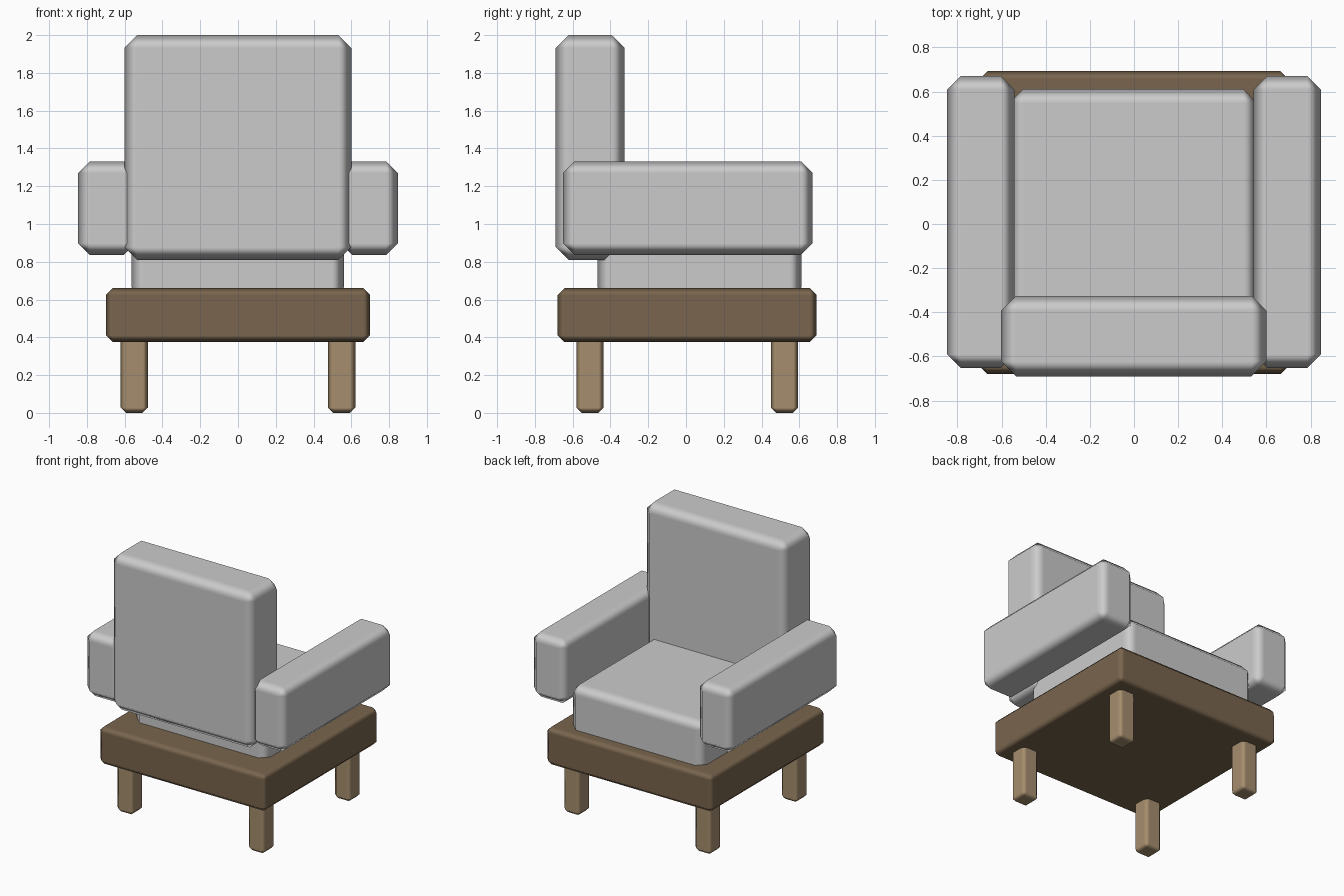
import bpy
import bmesh

if "Cube" in bpy.data.objects:
    bpy.data.objects.remove(bpy.data.objects["Cube"])


def material(name, rgb):
    m = bpy.data.materials.new(name)
    m.diffuse_color = (*rgb, 1)
    m.use_nodes = True
    m.node_tree.nodes["Principled BSDF"].inputs["Base Color"].default_value = m.diffuse_color
    return m


def block(name, lo, hi, bevel, mat=None):
    """Box between two corners, with single-cut chamfers and soft shading."""
    me = bpy.data.meshes.new(name)
    bm = bmesh.new()
    bmesh.ops.create_cube(bm, size=1)
    size = [b - a for a, b in zip(lo, hi)]
    bmesh.ops.scale(bm, vec=size, verts=bm.verts)
    bm.to_mesh(me)
    bm.free()
    me.shade_smooth()
    ob = bpy.data.objects.new(name, me)
    ob.location = [(a + b) / 2 for a, b in zip(lo, hi)]
    bpy.context.collection.objects.link(ob)
    mod = ob.modifiers.new("chamfer", 'BEVEL')
    mod.width = bevel
    mod.segments = 1
    mod.limit_method = 'NONE'
    mod.harden_normals = True
    if mat:
        me.materials.append(mat)
    return ob


dark_wood = material("dark_wood", (0.19, 0.13, 0.075))
light_wood = material("light_wood", (0.38, 0.27, 0.155))

# Wooden base
block("base", (-0.70, -0.68, 0.375), (0.70, 0.692, 0.66), 0.036, dark_wood)

# Cushions
block("seat", (-0.565, -0.468, 0.60), (0.56, 0.612, 0.99), 0.065)
block("backrest", (-0.602, -0.69, 0.81), (0.60, -0.325, 2.0), 0.068)

# Armrests and legs on both sides
for side, s in (("left", -1), ("right", 1)):
    xa, xb = sorted((s * 0.542, s * 0.846))
    block(side + "_armrest", (xa, -0.652, 0.836), (xb, 0.67, 1.332), 0.062)
    for end, y in (("front", -0.508), ("rear", 0.522)):
        x = s * 0.549
        block(f"{end}_{side}_leg", (x - 0.072, y - 0.072, 0),
              (x + 0.072, y + 0.072, 0.42), 0.028, light_wood)
